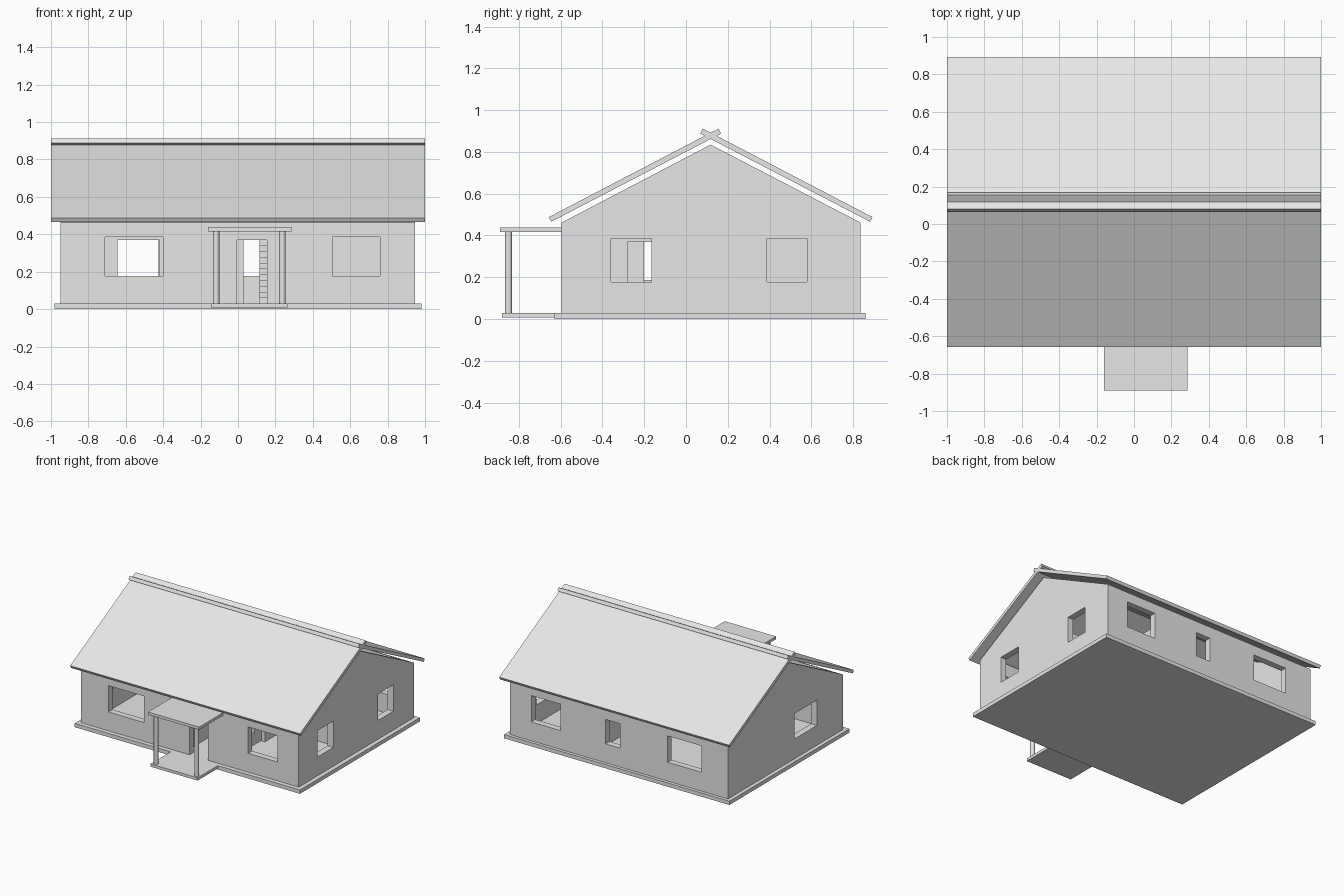
import bpy, bmesh, math

if "Cube" in bpy.data.objects:
    bpy.data.objects.remove(bpy.data.objects["Cube"])

grey = bpy.data.materials.new("plain_grey")
grey.diffuse_color = (0.8, 0.8, 0.8, 1)
grey.use_nodes = True
grey.node_tree.nodes["Principled BSDF"].inputs["Base Color"].default_value = grey.diffuse_color


def prism(name, profile, x0, x1):
    """Extrude a closed (y, z) profile along x."""
    bm = bmesh.new()
    a = [bm.verts.new((x0, y, z)) for y, z in profile]
    face = bm.faces.new(a)
    ext = bmesh.ops.extrude_face_region(bm, geom=[face])
    verts = [v for v in ext["geom"] if isinstance(v, bmesh.types.BMVert)]
    bmesh.ops.translate(bm, verts=verts, vec=(x1 - x0, 0, 0))
    bmesh.ops.recalc_face_normals(bm, faces=bm.faces)
    mesh = bpy.data.meshes.new(name)
    bm.to_mesh(mesh)
    bm.free()
    mesh.materials.append(grey)
    ob = bpy.data.objects.new(name, mesh)
    bpy.context.collection.objects.link(ob)
    return ob


def box(name, x0, x1, y0, y1, z0, z1):
    return prism(name, [(y0, z0), (y1, z0), (y1, z1), (y0, z1)], x0, x1)


def cut(ob, *bounds):
    """Cut a box-shaped opening out of an object."""
    cutter = box("cutter", *bounds)
    cutter.hide_render = True
    mod = ob.modifiers.new("opening", 'BOOLEAN')
    mod.operation = 'DIFFERENCE'
    mod.solver = 'EXACT'
    mod.object = cutter
    bpy.context.view_layer.objects.active = ob
    bpy.ops.object.modifier_apply(modifier=mod.name)
    bpy.data.objects.remove(cutter)


# Foundation and porch floor
FLOOR = 0.03
box("foundation", -0.98, 0.98, -0.63, 0.86, 0, FLOOR)
box("porch_floor", -0.145, 0.265, -0.88, -0.63, 0.008, 0.03)

# Outer walls: hollow gabled shell
X0, X1, Y0, Y1, T = -0.95, 0.945, -0.595, 0.835, 0.05
RIDGE = 0.118
walls = prism("outer_walls", [(Y0, FLOOR), (Y1, FLOOR), (Y1, 0.462),
                              (RIDGE, 0.835), (Y0, 0.462)], X0, X1)
cut(walls, X0 + T, X1 - T, Y0 + T, Y1 - T, FLOOR - 0.02, 1.2)

# Window and door openings
SILL, HEAD, DOOR = 0.178, 0.385, 0.37
for a, b, z0, z1 in [(-0.71, -0.40, SILL, HEAD), (0.505, 0.76, SILL, HEAD),
                     (-0.005, 0.155, FLOOR - 0.02, DOOR)]:
    cut(walls, a, b, Y0 - 0.1, Y0 + T + 0.02, z0, z1)
for a, b, z1 in [(-0.72, -0.425, HEAD), (-0.01, 0.115, DOOR), (0.505, 0.76, HEAD)]:
    cut(walls, a, b, Y1 - T - 0.02, Y1 + 0.1, SILL, z1)
for a, b in [(-0.36, -0.165), (0.388, 0.58)]:
    cut(walls, X1 - T - 0.02, X1 + 0.1, a, b, SILL, HEAD)
cut(walls, X0 - 0.1, X0 + T + 0.02, -0.27, 0.01, SILL + 0.008, HEAD)

# Inner partitions with doorways
WALL_TOP = 0.45
spine = box("middle_partition", X0 + T, X1 - T, 0.12, 0.15, FLOOR, WALL_TOP)
for a, b in [(-0.645, -0.42), (0.03, 0.17)]:
    cut(spine, a, b, 0.05, 0.2, FLOOR - 0.02, DOOR)
hall_left = box("hall_partition_left", -0.09, -0.06, Y0 + T, 0.12, FLOOR, WALL_TOP)
cut(hall_left, -0.2, 0, -0.20, -0.03, FLOOR - 0.02, DOOR)
hall_right = box("hall_partition_right", 0.28, 0.31, Y0 + T, 0.12, FLOOR, WALL_TOP)
cut(hall_right, 0.2, 0.4, -0.28, -0.11, FLOOR - 0.02, DOOR)
box("back_partition", 0.28, 0.31, 0.15, Y1 - T, FLOOR, WALL_TOP)

# Stairs in the hall, as one stepped profile
STEPS, RUN, RISE, START = 13, 0.03, 0.031, -0.28
profile = [(START, FLOOR)]
for i in range(STEPS):
    z = FLOOR + (i + 1) * RISE
    profile += [(START + i * RUN, z), (START + (i + 1) * RUN, z)]
profile.append((START + STEPS * RUN, FLOOR))
prism("stairs", profile, 0.115, 0.275)

# Two roof slabs crossing at the ridge
slab = [(-0.657, 0.488), (-0.645, 0.466), (0.168, 0.888), (0.156, 0.912)]
prism("roof_front", slab, -1, 1)
prism("roof_back", [(2 * RIDGE - y, z) for y, z in slab], -1, 1)

# Porch canopy and round posts
box("porch_canopy", -0.16, 0.285, -0.89, Y0, 0.416, 0.438)
for side, x in (("left", -0.117), ("right", 0.237)):
    bpy.ops.mesh.primitive_cylinder_add(vertices=20, radius=0.017, depth=0.386,
                                        location=(x, -0.85, 0.223))
    post = bpy.context.object
    post.name = "porch_post_" + side
    post.data.materials.append(grey)
    bpy.ops.object.shade_smooth_by_angle(angle=math.radians(40))
